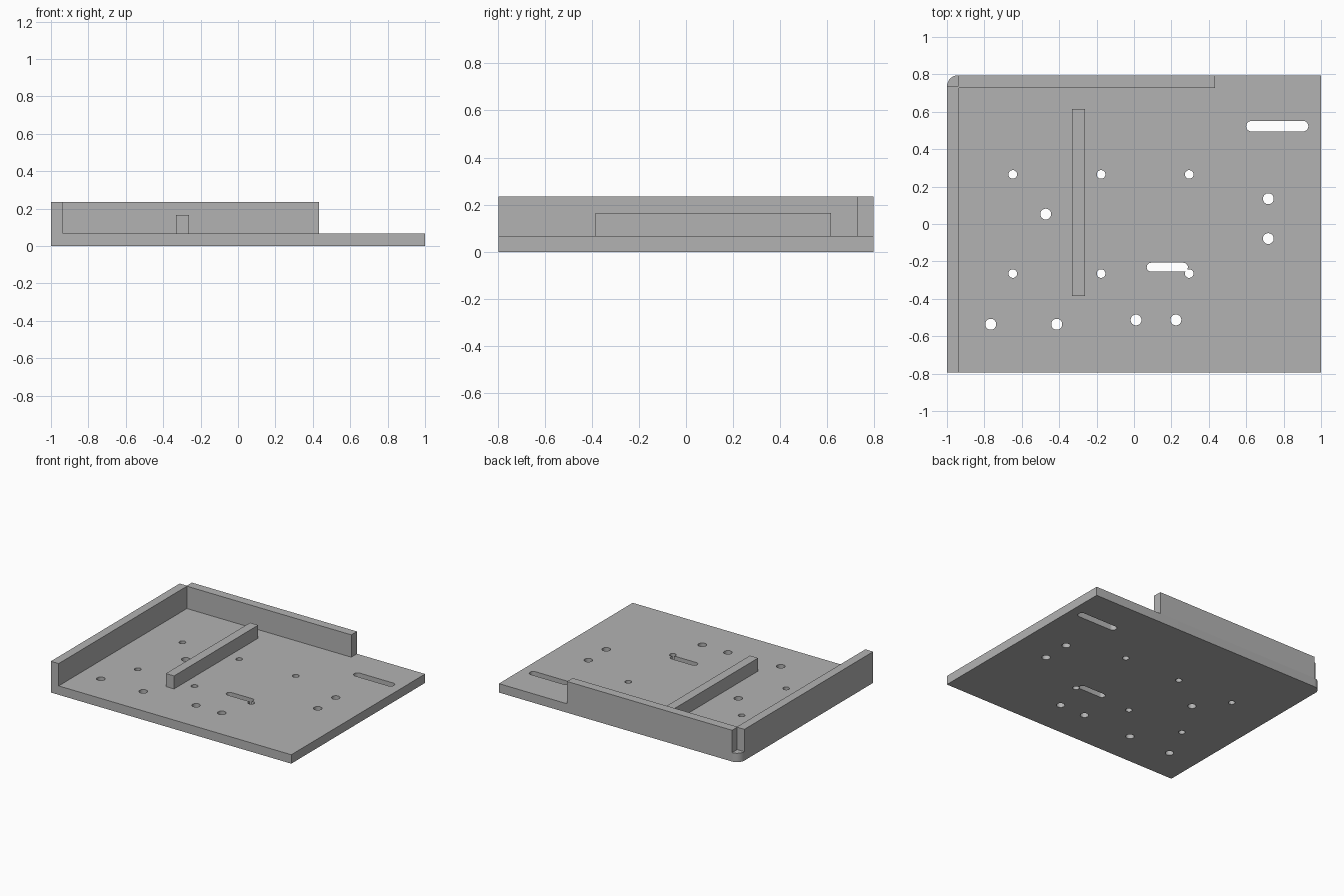
import bpy
import bmesh
from math import pi, cos, sin

if "Cube" in bpy.data.objects:
    bpy.data.objects.remove(bpy.data.objects["Cube"])

HALF_X, HALF_Y = 1.0, 0.795
FLOOR, WALL_TOP, RIB_TOP = 0.067, 0.235, 0.165
CORNER = 0.06

grey = bpy.data.materials.new("plain grey")
grey.use_nodes = True
colour = (0.45, 0.45, 0.45, 1)
grey.diffuse_color = colour
grey.node_tree.nodes["Principled BSDF"].inputs["Base Color"].default_value = colour


def prism(name, outline, z0, z1):
    """Extrude a flat outline from z0 up to z1."""
    bm = bmesh.new()
    face = bm.faces.new([bm.verts.new((x, y, z0)) for x, y in outline])
    grown = bmesh.ops.extrude_face_region(bm, geom=[face])["geom"]
    top = [v for v in grown if isinstance(v, bmesh.types.BMVert)]
    bmesh.ops.translate(bm, verts=top, vec=(0, 0, z1 - z0))
    bmesh.ops.recalc_face_normals(bm, faces=bm.faces)
    mesh = bpy.data.meshes.new(name)
    bm.to_mesh(mesh)
    bm.free()
    mesh.materials.append(grey)
    obj = bpy.data.objects.new(name, mesh)
    bpy.context.collection.objects.link(obj)
    return obj


def block(name, x0, x1, y0, y1, top):
    return prism(name, [(x0, y0), (x1, y0), (x1, y1), (x0, y1)], FLOOR, top)


def arc(cx, cy, r, start, end, steps):
    angles = [start + (end - start) * i / steps for i in range(steps + 1)]
    return [(cx + r * cos(a), cy + r * sin(a)) for a in angles]


def slot_outline(x0, x1, y, r):
    """Rounded slot between two end centres."""
    return (arc(x1, y, r, -pi / 2, pi / 2, 16)
            + arc(x0, y, r, pi / 2, 3 * pi / 2, 16))


def hole_outline(x, y, r):
    return arc(x, y, r, 0, 2 * pi, 32)[:-1]


# Base plate with one rounded back corner
rounded = arc(CORNER - HALF_X, HALF_Y - CORNER, CORNER, pi / 2, pi, 12)
plate = prism("base_plate", [(-HALF_X, -HALF_Y), (HALF_X, -HALF_Y),
                             (HALF_X, HALF_Y)] + rounded, 0, FLOOR)

# Screw holes and slots through the plate
small = [(x, y) for x in (-0.648, -0.176, 0.295) for y in (0.265, -0.265)]
large = [(-0.472, 0.053), (0.718, 0.135), (0.718, -0.078), (-0.766, -0.536),
         (-0.413, -0.536), (0.011, -0.513), (0.224, -0.513)]
cuts = [hole_outline(x, y, 0.023) for x, y in small]
cuts += [hole_outline(x, y, 0.029) for x, y in large]
cuts += [slot_outline(0.628, 0.904, 0.523, 0.028),
         slot_outline(0.092, 0.264, -0.231, 0.024)]

bpy.context.view_layer.objects.active = plate
for outline in cuts:
    cutter = prism("hole_cutter", outline, -0.1, 0.2)
    cutter.hide_render = True
    mod = plate.modifiers.new("hole", "BOOLEAN")
    mod.operation = "DIFFERENCE"
    mod.solver = "EXACT"
    mod.object = cutter
    bpy.ops.object.modifier_apply(modifier=mod.name)
    bpy.data.objects.remove(cutter)

# Side wall, back wall and the low rib; the walls leave a notch at the corner
block("side_wall", -HALF_X, -0.935, -HALF_Y, HALF_Y - CORNER, WALL_TOP)
block("back_wall", CORNER - HALF_X, 0.433, 0.728, HALF_Y, WALL_TOP)
block("support_rib", -0.331, -0.263, -0.384, 0.616, RIB_TOP)

# Smooth the hole and corner walls, keep the other edges sharp
bpy.ops.object.select_all(action="DESELECT")
plate.select_set(True)
bpy.ops.object.shade_smooth_by_angle(angle=pi / 6)
